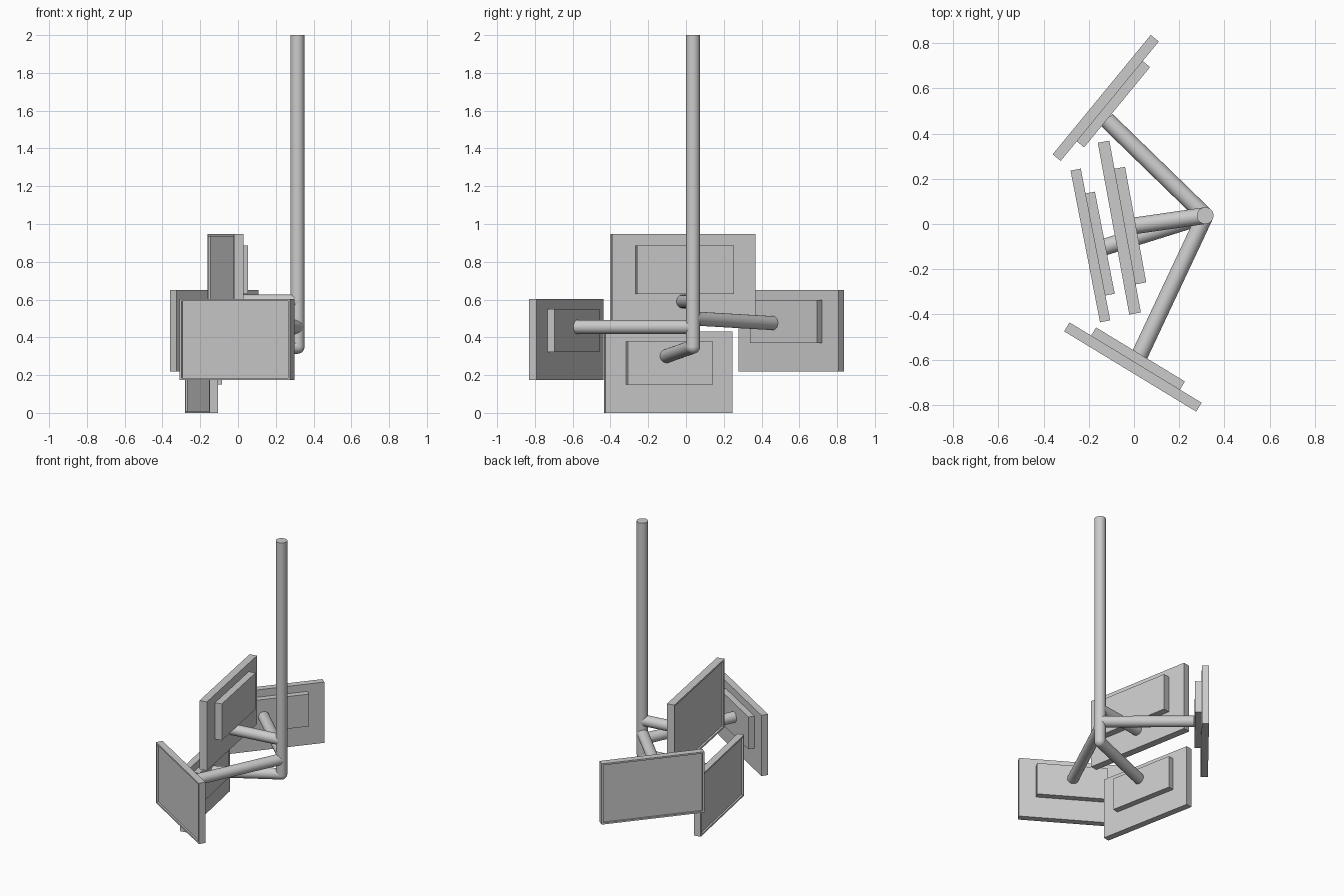
import bpy, bmesh
from math import radians
from mathutils import Vector, Matrix

if "Cube" in bpy.data.objects:
    bpy.data.objects.remove(bpy.data.objects["Cube"])

R = 0.037
PX, PY = 0.315, 0.037


def make_object(name, bm, matrix=None):
    mesh = bpy.data.meshes.new(name)
    bm.to_mesh(mesh)
    bm.free()
    obj = bpy.data.objects.new(name, mesh)
    bpy.context.collection.objects.link(obj)
    if matrix:
        obj.matrix_world = matrix
    return obj


def box(bm, size, center):
    m = Matrix.Translation(center) @ Matrix.Diagonal((*size, 1))
    return bmesh.ops.create_cube(bm, size=1, matrix=m)


def smooth(obj):
    for p in obj.data.polygons:
        p.use_smooth = len(p.vertices) == 4 or p.area < 0.001


def rod(name, a, b):
    a, b = Vector(a), Vector(b)
    d = b - a
    bm = bmesh.new()
    m = Matrix.Translation((a + b) / 2) @ d.to_track_quat('Z', 'Y').to_matrix().to_4x4()
    bmesh.ops.create_cone(bm, cap_ends=True, segments=32, radius1=R, radius2=R,
                          depth=d.length, matrix=m)
    obj = make_object(name, bm)
    smooth(obj)
    return obj


def monitor(name, center, z0, yaw, s):
    # local -y is the screen side, +y the mounting side, z = 0 the lower edge
    m = Matrix.Translation((*center, z0)) @ Matrix.Rotation(radians(yaw), 4, 'Z')
    w, h, t = 0.684 * s, 0.43 * s, 0.046 * s

    # panel with a recessed screen
    bm = bmesh.new()
    box(bm, (w, t, h), (0, 0, h / 2))
    bm.normal_update()
    front = min(bm.faces, key=lambda f: f.calc_center_median().y)
    bmesh.ops.inset_region(bm, faces=[front], thickness=0.016 * s)
    screen = bmesh.ops.extrude_face_region(bm, geom=[front])
    verts = [v for v in screen["geom"] if isinstance(v, bmesh.types.BMVert)]
    bmesh.ops.translate(bm, verts=verts, vec=(0, 0.012 * s, 0))
    if front.is_valid:
        bmesh.ops.delete(bm, geom=[front], context='FACES_ONLY')
    bmesh.ops.recalc_face_normals(bm, faces=bm.faces)
    make_object(name + "_panel", bm, m)

    # rear housing
    bm = bmesh.new()
    box(bm, (0.46 * s, 0.042 * s, 0.228 * s), (0, t / 2 + 0.021 * s, 0.264 * s))
    make_object(name + "_rear_housing", bm, m)


# ceiling pole with rounded lower end
rod("ceiling_pole", (PX, PY, 0.35), (PX, PY, 2.0))
bm = bmesh.new()
bmesh.ops.create_uvsphere(bm, u_segments=32, v_segments=16, radius=R,
                          matrix=Matrix.Translation((PX, PY, 0.35)))
elbow = make_object("pole_elbow", bm)
for p in elbow.data.polygons:
    p.use_smooth = True

# monitors and their arms: name, centre, base height, yaw, scale, arm start z, arm end
for name, c, z0, yaw, s, za, end in (
    ("rear_monitor", (-0.125, 0.558), 0.22, -129.4, 1.0, 0.50, (-0.12, 0.46, 0.475)),
    ("upper_monitor", (-0.065, -0.016), 0.46, -79.6, 1.13, 0.59, (-0.045, -0.015, 0.59)),
    ("lower_monitor", (-0.193, -0.095), 0.0, -79.0, 1.0, 0.35, (-0.14, -0.105, 0.30)),
    ("front_monitor", (-0.005, -0.633), 0.173, -31.3, 1.0, 0.455, (0.025, -0.58, 0.455)),
):
    monitor(name, c, z0, yaw, s)
    rod(name + "_arm", (PX, PY, za), end)
